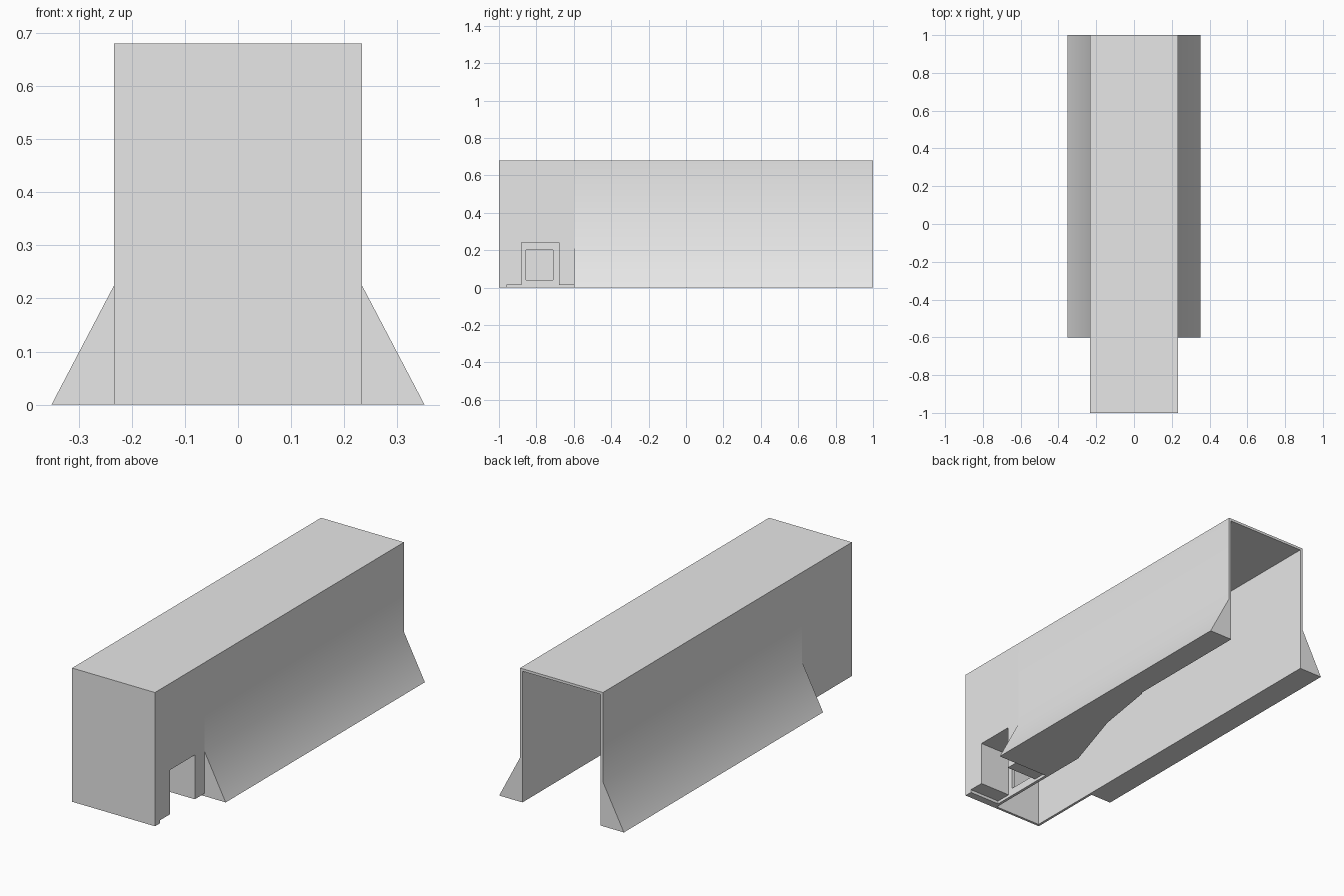
import bpy, bmesh, math

cube = bpy.data.objects.get("Cube")
if cube:
    bpy.data.objects.remove(cube, do_unlink=True)

GREY = (0.8, 0.8, 0.8, 1.0)
mat = bpy.data.materials.new("plain_grey")
mat.use_nodes = True
mat.diffuse_color = GREY
bsdf = next(n for n in mat.node_tree.nodes if n.type == 'BSDF_PRINCIPLED')
bsdf.inputs["Base Color"].default_value = GREY

HALF, HEIGHT, WALL = 0.233, 0.68, 0.013   # half width, height, wall thickness
INNER = HALF - WALL
FOOT_Y = -0.6                             # front end of the sloped footings

# How profile coordinates (a, b) and depth t map to x, y, z
PLACE = {
    'x': lambda a, b, t: (t, a, b),
    'y': lambda a, b, t: (a, t, b),
    'z': lambda a, b, t: (a, b, t),
}


def prism(name, profile, axis, lo, hi, smooth=False):
    """Extrude a closed 2D profile along an axis from lo to hi."""
    bm = bmesh.new()
    ends = [[bm.verts.new(PLACE[axis](a, b, t)) for a, b in profile] for t in (lo, hi)]
    for ring in ends:
        bm.faces.new(ring)
    n = len(profile)
    for i in range(n):
        j = (i + 1) % n
        bm.faces.new((ends[0][i], ends[0][j], ends[1][j], ends[1][i]))
    bmesh.ops.recalc_face_normals(bm, faces=bm.faces[:])
    mesh = bpy.data.meshes.new(name)
    bm.to_mesh(mesh)
    bm.free()
    mesh.materials.append(mat)
    obj = bpy.data.objects.new(name, mesh)
    bpy.context.scene.collection.objects.link(obj)
    if smooth:
        bpy.ops.object.select_all(action='DESELECT')
        obj.select_set(True)
        bpy.context.view_layer.objects.active = obj
        bpy.ops.object.shade_smooth_by_angle(angle=math.radians(30))
    return obj


def box(name, x, y, z):
    return prism(name, [(x[0], y[0]), (x[1], y[0]), (x[1], y[1]), (x[0], y[1])], 'z', *z)


# Long side walls with sloped footings
section = [(INNER, 0), (0.351, 0), (HALF, 0.225), (HALF, HEIGHT), (INNER, HEIGHT)]
for name, side in (("left_wall", 1), ("right_wall", -1)):
    prism(name, [(side * x, z) for x, z in section], 'y', FOOT_Y, 1, smooth=True)

# Roof, closed front and the plain front end of one side wall
box("roof", (-INNER, INNER), (-1, 1), (HEIGHT - WALL, HEIGHT))
box("front_wall", (-INNER, 0.06), (-1, -1 + WALL), (0, HEIGHT - WALL))
box("right_wall_front", (-HALF, -INNER), (-1, FOOT_Y), (0, HEIGHT))

# Thick doorway block, with a raised lower edge and an open niche
DOOR = (-0.88, -0.68)
DOOR_TOP, LIP, POST = 0.24, 0.015, -0.96
doorway = [(-1, 0), (POST, 0), (POST, LIP), (DOOR[0], LIP), (DOOR[0], DOOR_TOP),
           (DOOR[1], DOOR_TOP), (DOOR[1], LIP), (FOOT_Y, LIP), (FOOT_Y, HEIGHT), (-1, HEIGHT)]
prism("doorway_block", doorway, 'x', 0.06, HALF)

# Back of the niche, framed around a square window
BACK = (0.045, 0.06)
WIN_Y, WIN_Z = (-0.855, -0.71), (0.04, 0.2)
TOP = HEIGHT - WALL
box("niche_back_front", BACK, (-1 + WALL, WIN_Y[0]), (0, TOP))
box("niche_back_rear", BACK, (WIN_Y[1], FOOT_Y), (0, TOP))
box("niche_back_sill", BACK, WIN_Y, (0, WIN_Z[0]))
box("niche_back_upper", BACK, WIN_Y, (WIN_Z[1], TOP))

# Inner wall thickening that tapers back into the side wall
taper = [(INNER, FOOT_Y), (BACK[0], FOOT_Y), (BACK[0], -0.37), (0.16, -0.01),
         (0.213, 0.316), (INNER, 0.316)]
prism("inner_taper", taper, 'z', 0, TOP)
